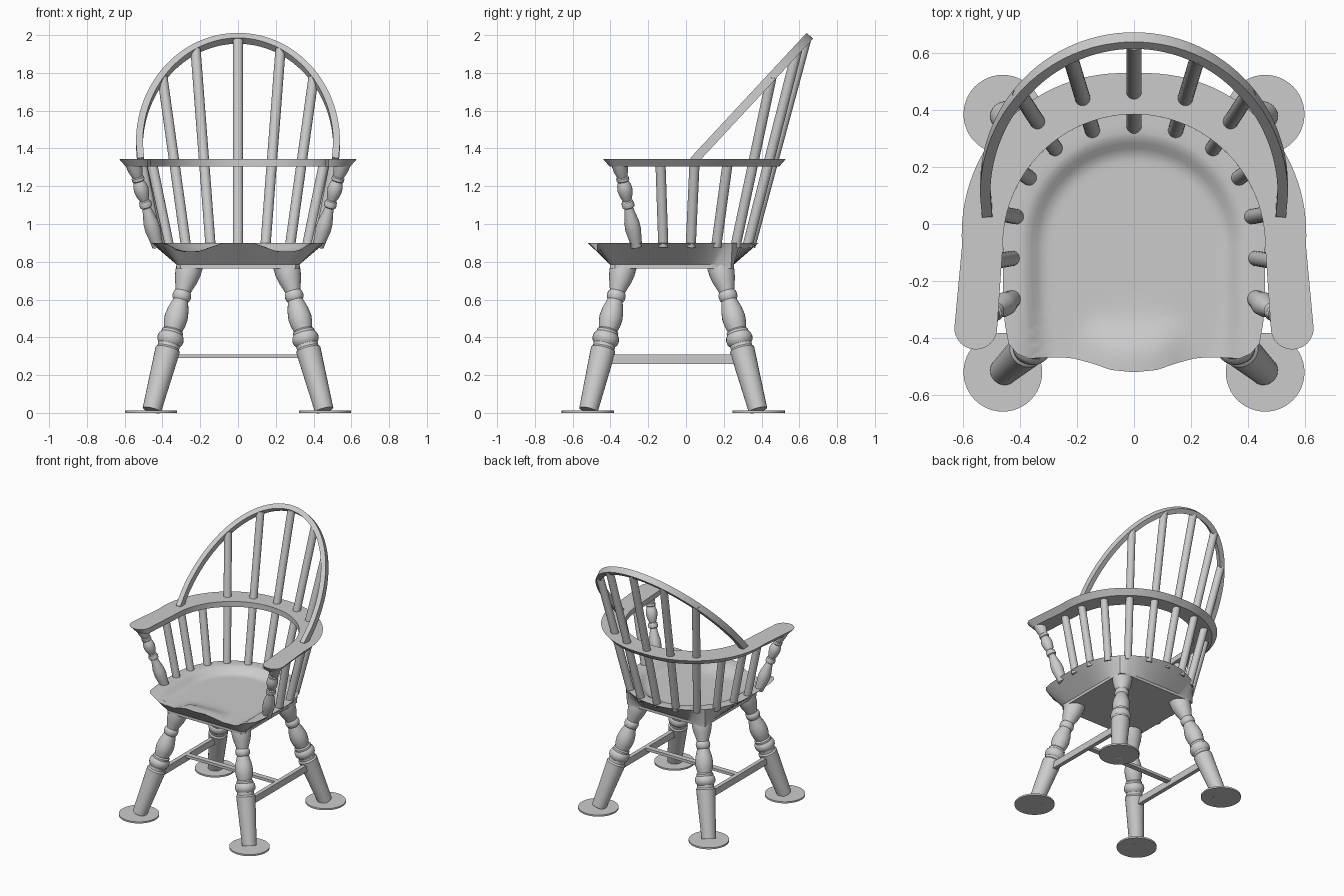
import bpy, bmesh, math
from mathutils import Vector

cube = bpy.data.objects.get("Cube")
if cube:
    bpy.data.objects.remove(cube, do_unlink=True)

grey = bpy.data.materials.new("plain grey")
grey.use_nodes = True
COLOR = (0.6, 0.6, 0.6, 1)
grey.diffuse_color = COLOR
grey.node_tree.nodes["Principled BSDF"].inputs["Base Color"].default_value = COLOR
parts = []
SIDES = ((1, "left"), (-1, "right"))


def loft(name, rings, closed=False, caps=True):
    """Skin a list of equal-length point rings."""
    bm = bmesh.new()
    vs = [[bm.verts.new(p) for p in ring] for ring in rings]
    n = len(vs[0])
    pairs = list(zip(vs, vs[1:])) + ([(vs[-1], vs[0])] if closed else [])
    for a, b in pairs:
        for i in range(n):
            j = (i + 1) % n
            bm.faces.new((a[i], a[j], b[j], b[i]))
    if caps and not closed:
        bm.faces.new(vs[0])
        bm.faces.new(vs[-1])
    bmesh.ops.recalc_face_normals(bm, faces=bm.faces)
    mesh = bpy.data.meshes.new(name)
    bm.to_mesh(mesh)
    bm.free()
    mesh.materials.append(grey)
    ob = bpy.data.objects.new(name, mesh)
    bpy.context.collection.objects.link(ob)
    parts.append(ob)
    return ob


def turned(name, p0, p1, profile, n=24):
    """Lathe a (height, radius) profile about the leaning line p0-p1."""
    p0, p1 = Vector(p0), Vector(p1)
    axis = p1 - p0
    q = axis.to_track_quat('Z', 'Y')
    rings = []
    for z, r in profile:
        c = p0 + axis * ((z - p0.z) / axis.z)
        rings.append([c + q @ Vector((r * math.cos(k * math.tau / n), r * math.sin(k * math.tau / n), 0))
                      for k in range(n)])
    return loft(name, rings)


def rod(name, p0, p1, r):
    return turned(name, p0, p1, [(p0[2], r), (p1[2], r)], 20)


def box(name, c, size):
    x, y, z = (s / 2 for s in size)
    base = [(-x, -y), (x, -y), (x, y), (-x, y)]
    return loft(name, [[(c[0] + a, c[1] + b, c[2] + h) for a, b in base] for h in (-z, z)])


def smooth(t):
    t = max(0, min(1, t))
    return t * t * (3 - 2 * t)


# Legs with round floor pads
LEG = [(.015, .05), (.335, .066), (.345, .058), (.362, .058), (.375, .068), (.392, .071),
       (.41, .067), (.42, .058), (.432, .058), (.44, .05), (.47, .058), (.505, .062),
       (.545, .056), (.595, .041), (.605, .048), (.62, .05), (.635, .047), (.642, .041),
       (.66, .046), (.70, .06), (.74, .068), (.79, .07)]
for s, side in SIDES:
    for end, y0, y1 in (("front", -.52, -.33), ("back", .385, .18)):
        turned(f"{end}_{side}_leg", (s * .46, y0, 0), (s * .255, y1, .78), LEG)
        turned(f"{end}_{side}_foot_pad", (s * .46, y0, 0), (s * .46, y0, 1),
               [(0, .138), (.012, .138)], 48)
    box(f"{side}_stretcher", (s * .384, -.07, .285), (.03, .73, .05))
box("cross_stretcher", (0, -.07, .3), (.75, .04, .02))

# Saddle seat: outline, tapered underside and dished top
CY = -.075
half = [(.08, -.512), (.15, -.488), (.21, -.472), (.25, -.468), (.29, -.468), (.33, -.47), (.37, -.472),
        (.41, -.455), (.44, -.42), (.453, -.35), (.457, -.28), (.46, -.2), (.46, -.13)]
half += [(.46 * math.cos(a), CY + .46 * math.sin(a))
         for a in (math.radians(4 * k) for k in range(23))]
outline = [(0, -.52)] + half + [(0, .385)] + [(-x, y) for x, y in reversed(half)]


def seat_height(x, y):
    inset = .46 - (math.hypot(x, y - CY) if y > CY else abs(x))
    pommel = smooth((-y - .3) / .17) * (1 - smooth((abs(x) - .08) / .13))
    return .9 - .045 * smooth((inset - .065) / .09) * (1 - pommel)


def seat_base(z):
    ring = []
    for x, y in outline:
        k = 1 / max(abs(x) / .325, abs(y - CY) / .328)
        ring.append((x * k, CY + (y - CY) * k, z))
    return ring


def seat_top(k):
    pts = [(x * k, CY + (y - CY) * k) for x, y in outline]
    return [(x, y, seat_height(x, y)) for x, y in pts]


loft("seat", [seat_base(.765), seat_base(.785)] +
     [seat_top(k) for k in (1, .93, .86, .82, .78, .74, .7, .65, .6, .5, .35, .2, .05)])


# Curved arm rail with rounded hand ends and an undercut outer edge
def rail_half(cut):
    stations = []
    for k in range(9):
        a = math.radians(90 - 90 * k / 8)
        w = .075 - cut / 2
        stations.append((.555 - cut / 2 - w * math.cos(a), .555 - cut / 2 + w * math.cos(a),
                         -.365 - (.075 - cut) * math.sin(a)))
    pairs = [((i, y), (o, y)) for i, o, y in stations]
    for k in range(31):
        a = math.radians(3 * k)
        r = .603 + .02 * math.sin(2 * a) - cut
        c, s = math.cos(a), math.sin(a)
        pairs.append(((.46 * c, CY + .46 * s), (r * c, CY + r * s)))
    return pairs


def rail_full(cut):
    h = rail_half(cut)
    return h + [((-i[0], i[1]), (-o[0], o[1])) for i, o in reversed(h[:-1])]


TOP, LOW = 1.345, 1.305
loft("arm_rail", [[(*i, TOP), (*o, TOP), (*ob, LOW), (*ib, LOW)]
                  for (i, o), (ib, ob) in zip(rail_full(0), rail_full(.035))])


# Leaning bow: rectangular section swept round an arch
def bow_point(x, z):
    return Vector((x, .05 + .93 * (z - 1.345), z))


path = [(.515, 1.335), (.519, 1.38)]
path += [(.522 * math.cos(a), 1.42 + .563 * math.sin(a))
         for a in (math.pi * k / 56 for k in range(57))]
path += [(-.519, 1.38), (-.515, 1.335)]
centre = [bow_point(*p) for p in path]
normal = Vector((0, -1, .93)).normalized()
rings = []
for k, c in enumerate(centre):
    tangent = centre[min(k + 1, len(centre) - 1)] - centre[max(k - 1, 0)]
    out = tangent.cross(normal).normalized() * .018
    n = normal * .023
    rings.append([c + out + n, c + out - n, c - out - n, c - out + n])
loft("back_bow", rings)

# Back spindles reach the bow, arm spindles stop at the rail
R = .027
rod("centre_spindle", (0, .34, .88), (0, .635, 1.975), R)
POST = [(.88, .03), (.92, .034), (.97, .042), (1.01, .04), (1.06, .028), (1.085, .024),
        (1.09, .032), (1.105, .034), (1.12, .03), (1.125, .024), (1.15, .034), (1.18, .04),
        (1.205, .037), (1.225, .028), (1.23, .034), (1.245, .034), (1.25, .028),
        (1.28, .038), (1.32, .045)]
for s, side in SIDES:
    for k, (x0, y0, x1, z1) in enumerate([(.145, .325, .225, 1.925), (.275, .262, .4, 1.778)]):
        p = bow_point(s * x1, z1)
        rod(f"{side}_back_spindle_{k + 1}", (s * x0, y0, .88), tuple(p), R)
    for k, (x0, y0, x1, y1) in enumerate([(.365, .16, .455, .22), (.41, .025, .51, .045),
                                          (.425, -.12, .51, -.135)]):
        rod(f"{side}_arm_spindle_{k + 1}", (s * x0, y0, .88), (s * x1, y1, 1.32), R)
    turned(f"{side}_arm_post", (s * .43, -.265, .9), (s * .55, -.35, 1.31), POST)

# Smooth curved surfaces while keeping real edges crisp
bpy.ops.object.select_all(action='DESELECT')
for ob in parts:
    ob.select_set(True)
bpy.context.view_layer.objects.active = parts[0]
bpy.ops.object.shade_smooth_by_angle(angle=math.radians(30))
